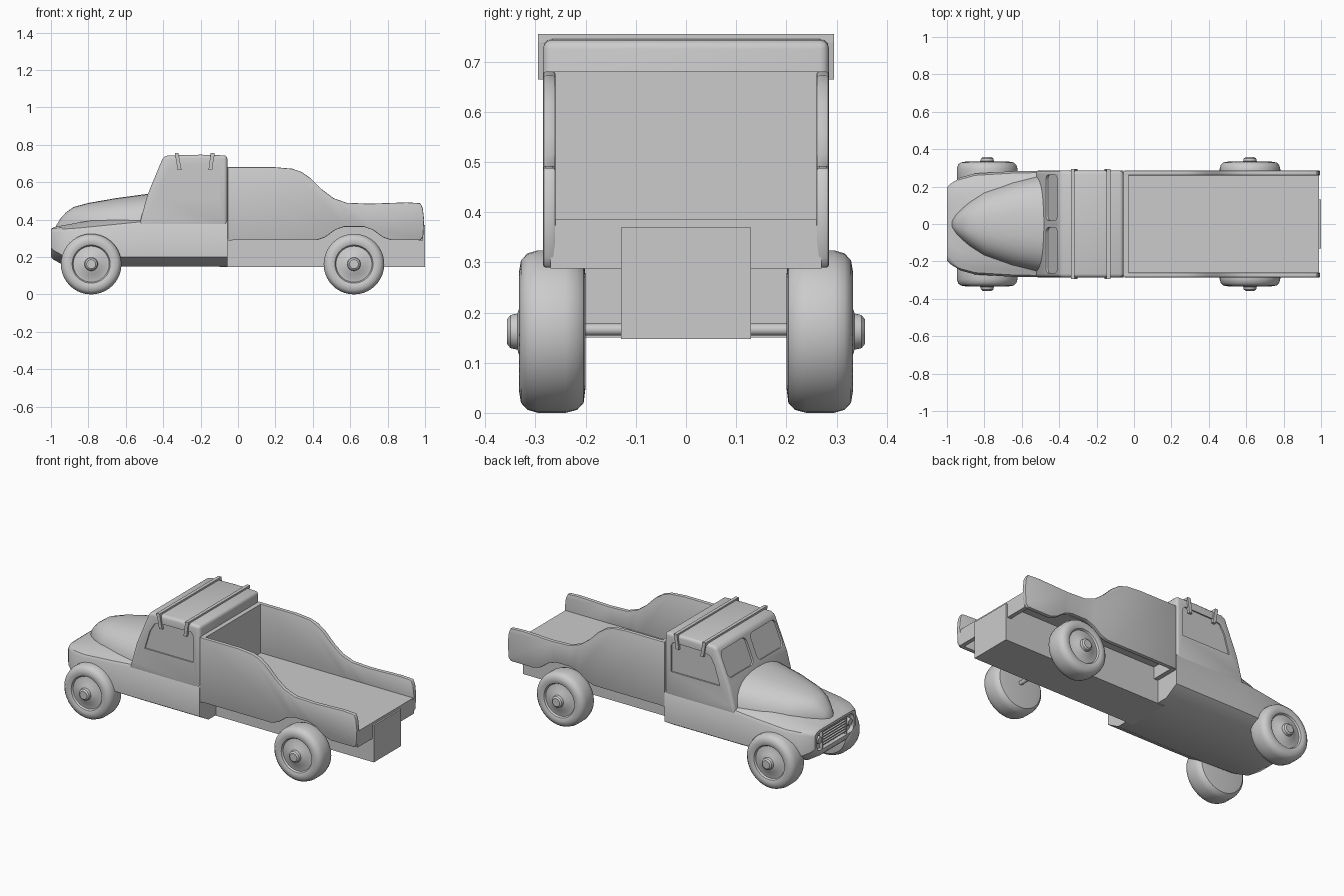
import bpy, bmesh, math
from mathutils import Vector, Matrix

if "Cube" in bpy.data.objects:
    bpy.data.objects.remove(bpy.data.objects["Cube"])

grey = bpy.data.materials.new("plain grey")
grey.use_nodes = True
grey.diffuse_color = (0.6, 0.6, 0.6, 1)
grey.node_tree.nodes["Principled BSDF"].inputs["Base Color"].default_value = (0.6, 0.6, 0.6, 1)


def finish(name, bm):
    bmesh.ops.recalc_face_normals(bm, faces=bm.faces)
    mesh = bpy.data.meshes.new(name)
    bm.to_mesh(mesh)
    bm.free()
    mesh.materials.append(grey)
    ob = bpy.data.objects.new(name, mesh)
    bpy.context.scene.collection.objects.link(ob)
    return ob


def loft(name, rings):
    """Skin closed rings of points and cap both ends."""
    bm = bmesh.new()
    loops = [[bm.verts.new(p) for p in ring] for ring in rings]
    n = len(loops[0])
    for a, b in zip(loops, loops[1:]):
        for i in range(n):
            j = (i + 1) % n
            bm.faces.new((a[i], a[j], b[j], b[i]))
    bm.faces.new(loops[0])
    bm.faces.new(loops[-1])
    return finish(name, bm)


def prism(name, outline, y0, y1):
    """Extrude an (x, z) outline along y."""
    return loft(name, [[(x, y, z) for x, z in outline] for y in (y0, y1)])


def box(name, x0, x1, y0, y1, z0, z1):
    return prism(name, [(x0, z0), (x1, z0), (x1, z1), (x0, z1)], y0, y1)


def lathe(name, profile, cx, cz, side, steps=40):
    """Spin a (radius, y) profile about the wheel axis."""
    rings = []
    for r, y in profile:
        rings.append([(cx + r * math.cos(t), side * y, cz + r * math.sin(t))
                      for t in (2 * math.pi * i / steps for i in range(steps))])
    return loft(name, rings)


def round_corners(ob, direction, radius):
    """Round the edges that run along a direction."""
    bm = bmesh.new()
    bm.from_mesh(ob.data)
    d = Vector(direction).normalized()
    edges = [e for e in bm.edges
             if abs((e.verts[1].co - e.verts[0].co).normalized().dot(d)) > 0.99]
    bmesh.ops.bevel(bm, geom=edges, offset=radius, segments=4, profile=0.5, affect='EDGES')
    bm.to_mesh(ob.data)
    bm.free()


def bake(ob):
    graph = bpy.context.evaluated_depsgraph_get()
    mesh = bpy.data.meshes.new_from_object(ob.evaluated_get(graph))
    ob.modifiers.clear()
    ob.data = mesh


def bevel(ob, width, segments=3):
    m = ob.modifiers.new("bevel", 'BEVEL')
    m.width, m.segments = width, segments
    m.limit_method, m.angle_limit = 'ANGLE', math.radians(40)
    bake(ob)


def carve(ob, cutters):
    for cutter in cutters:
        m = ob.modifiers.new("cut", 'BOOLEAN')
        m.operation, m.object, m.solver = 'DIFFERENCE', cutter, 'EXACT'
        bake(ob)
        bpy.data.objects.remove(cutter)


# Lower body with fenders: x, half width, bottom, shoulder, top
rings = []
for x, w, zb, zs, zt in [(-1.0, .195, .20, .325, .35), (-.985, .212, .185, .33, .36),
                         (-.93, .248, .155, .335, .37), (-.85, .27, .15, .34, .385),
                         (-.65, .282, .15, .36, .415), (-.5, .285, .15, .375, .43),
                         (-.057, .285, .15, .375, .43)]:
    half = [(w - .085, zb), (w, zb + .05), (w, zs), (w - .01, zs + .015),
            (w - .035, zs + .024), (w - .1, zt)]
    rings.append([(x, y, z) for y, z in half] + [(x, -y, z) for y, z in reversed(half)])
body = loft("lower_body", rings)
opening = box("grille_cutter", -1.1, -.975, -.175, .175, .225, .335)
round_corners(opening, (1, 0, 0), .03)
carve(body, [opening])

# Grille bars and headlights
for i in range(6):
    z = .24 + i * .016
    box(f"grille_bar_{i + 1}", -.993, -.97, -.115, .115, z, z + .006)
for side, label in ((1, "left"), (-1, "right")):
    box(f"grille_post_{label}", -.995, -.97, side * .115 - .004, side * .115 + .004, .225, .335)
    bm = bmesh.new()
    bmesh.ops.create_cone(bm, cap_ends=True, segments=24, radius1=.026, radius2=.02, depth=.028,
                          matrix=Matrix.Translation((-.984, side * .145, .285))
                          @ Matrix.Rotation(-math.pi / 2, 4, 'Y'))
    finish(f"headlight_{label}", bm)

# Tapered hood: x, half width, crown height
rings = []
for x, w, top in [(-.972, .025, .368), (-.95, .055, .405), (-.92, .085, .438), (-.88, .12, .467),
                  (-.8, .175, .489), (-.65, .228, .515), (-.465, .272, .54)]:
    base = .33
    ring = []
    for i in range(17):
        t = math.pi * i / 16
        c, s = math.cos(t), math.sin(t)
        ring.append((x, w * math.copysign(abs(c) ** .8, c), base + (top - base) * s ** .8))
    rings.append(ring)
loft("hood", rings)

# Cab with recessed side windows and split windscreen
cab = prism("cab", [(-.53, .36), (-.515, .42), (-.485, .53), (-.4, .735), (-.375, .743),
                    (-.2, .747), (-.057, .743), (-.057, .36)], -.285, .285)
bevel(cab, .018)
cutters = []
window = [(-.425, .515), (-.1, .515), (-.1, .675), (-.115, .695), (-.31, .692), (-.36, .678), (-.39, .63)]
for side in (1, -1):
    cutters.append(prism("window_cutter", window, side * .277, side * .35))
foot = Vector((-.485, .53))
up = (Vector((-.4, .735)) - foot).normalized()
out = Vector((-up.y, up.x))
for side in (1, -1):
    outline = [foot + up * t + out * s for t, s in ((.035, -.012), (.035, .05), (.195, .05), (.195, -.012))]
    pane = prism("windscreen_cutter", [tuple(p) for p in outline], side * .02, side * .262)
    round_corners(pane, (out.x, 0, out.y), .03)
    cutters.append(pane)
carve(cab, cutters)

# Roof bars with clips over the gutters
for label, x, lean in (("front", -.328, .014), ("rear", -.136, -.014)):
    box(f"{label}_roof_bar", x - .01, x + .01, -.295, .295, .738, .755)
    clip = [(x - .01, .755), (x + .01, .755), (x + .012 + lean, .665), (x - .008 + lean, .665)]
    for side, name in ((1, "left"), (-1, "right")):
        prism(f"{label}_bar_clip_{name}", clip, side * .28, side * .295)

# Bed: swept side panels with wheel arches
panel = [(-.055, .29), (-.055, .68), (.2, .68), (.29, .672), (.34, .655), (.39, .62), (.45, .56),
         (.51, .515), (.58, .49), (.7, .485), (.9, .492), (.975, .488), (.988, .46), (.995, .4),
         (.99, .31), (.975, .29), (.82, .29), (.775, .305), (.72, .345), (.67, .362), (.57, .362),
         (.52, .345), (.465, .305), (.42, .29)]
for side, name in ((1, "left"), (-1, "right")):
    bevel(prism(f"bed_side_{name}", panel, side * .26, side * .285), .005, 2)
box("bed_floor", -.05, .99, -.262, .262, .36, .385)
box("bed_headboard", -.057, -.03, -.28, .28, .288, .68)
box("bed_tail_plate", .965, .99, -.27, .27, .288, .385)

# Chassis beam and axles
box("chassis", -.1, 1.0, -.13, .13, .147, .37)

# Wheels
tyre = [(.001, .2), (.11, .2), (.142, .204), (.156, .217), (.162, .24), (.162, .295), (.156, .316),
        (.142, .329), (.118, .333), (.102, .327), (.096, .317), (.075, .32), (.052, .331),
        (.036, .336), (.033, .35), (.024, .357), (.001, .357)]
for label, x in (("front", -.785), ("rear", .62)):
    for side, name in ((1, "left"), (-1, "right")):
        lathe(f"{label}_wheel_{name}", tyre, x, .162, side)
    lathe(f"{label}_axle", [(.012, -.21), (.012, .21)], x, .166, 1, 12)

# Smooth shading that keeps hard edges
bpy.ops.object.select_all(action='DESELECT')
for ob in bpy.context.scene.objects:
    if ob.type == 'MESH':
        ob.select_set(True)
        bpy.context.view_layer.objects.active = ob
bpy.ops.object.shade_smooth_by_angle(angle=math.radians(35))
